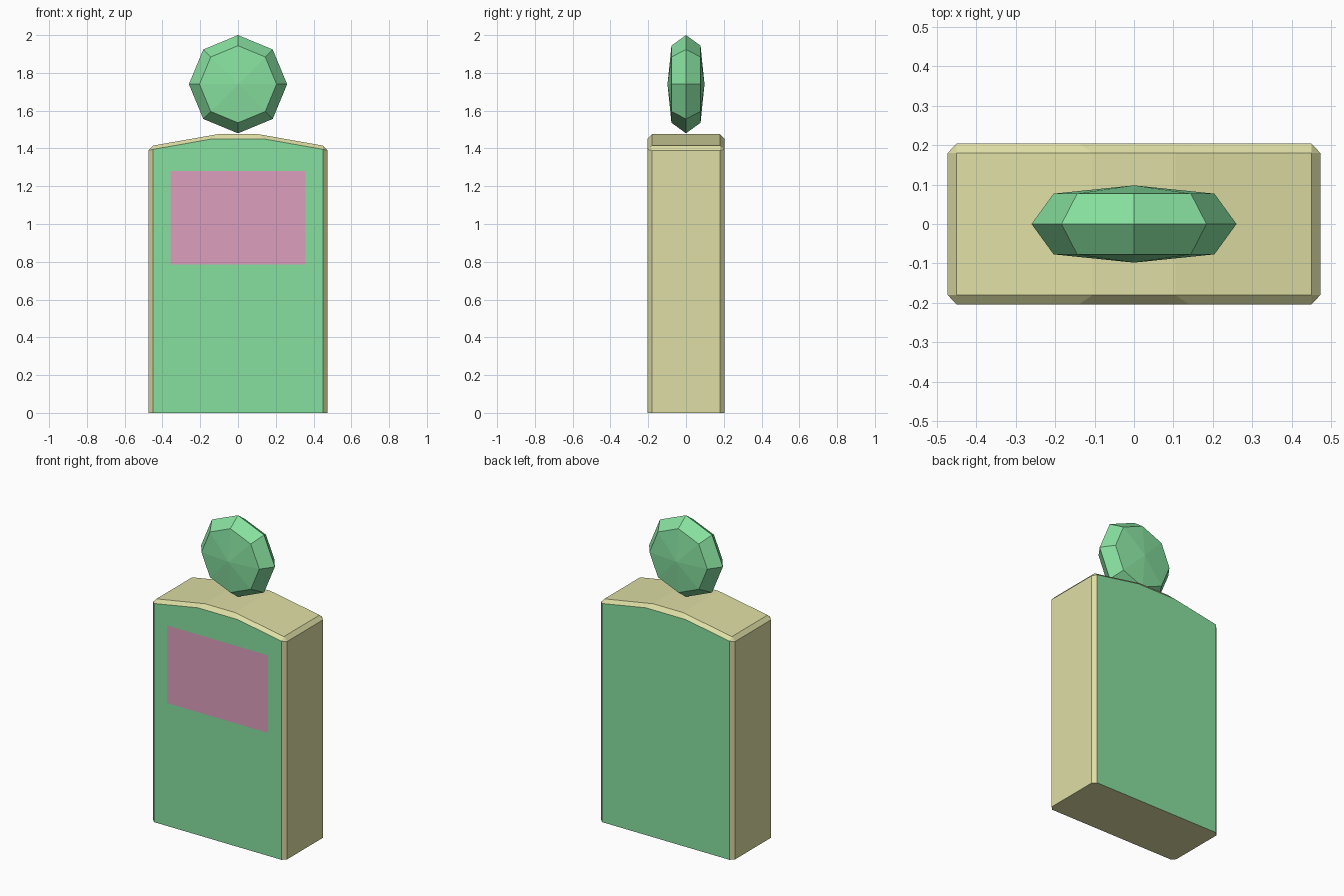
import bpy, bmesh, math

if "Cube" in bpy.data.objects:
    bpy.data.objects.remove(bpy.data.objects["Cube"])


def material(name, r, g, b):
    m = bpy.data.materials.new(name)
    m.diffuse_color = (r, g, b, 1)
    m.use_nodes = True
    m.node_tree.nodes["Principled BSDF"].inputs["Base Color"].default_value = m.diffuse_color
    return m


def make_object(name, bm, *mats):
    bmesh.ops.remove_doubles(bm, verts=bm.verts, dist=1e-4)
    bmesh.ops.recalc_face_normals(bm, faces=bm.faces)
    mesh = bpy.data.meshes.new(name)
    bm.to_mesh(mesh)
    bm.free()
    for m in mats:
        mesh.materials.append(m)
    ob = bpy.data.objects.new(name, mesh)
    bpy.context.collection.objects.link(ob)
    return ob


def loft(bm, rings):
    """Join (y, [(x, z), ...]) rings with faces; returns the vertex rings."""
    loops = [[bm.verts.new((x, y, z)) for x, z in pts] for y, pts in rings]
    for a, b in zip(loops, loops[1:]):
        n = len(a)
        for i in range(n):
            j = (i + 1) % n
            bm.faces.new((a[i], a[j], b[j], b[i]))
    return loops


def mirrored(half):
    return half + [(-x, z) for x, z in reversed(half)]


green = material("green_glass", 0.242, 0.745, 0.347)
tan = material("tan_edge", 0.73, 0.73, 0.376)
pink = material("pink_label", 0.73, 0.347, 0.521)

# Bottle body: chamfered slab with a peaked top, green front and back panels
outer = mirrored([(0.473, 0), (0.473, 1.39), (0.45, 1.415), (0.105, 1.476)])
inner = mirrored([(0.45, 0), (0.45, 1.395), (0.45, 1.395), (0.14, 1.45)])
bm = bmesh.new()
loops = loft(bm, [(-0.204, inner), (-0.18, outer), (0.18, outer), (0.204, inner)])
for loop in (loops[0], loops[-1]):
    bm.faces.new(loop).material_index = 1
make_object("bottle_body", bm, tan, green)

# Label: thin rectangle on the front panel
bm = bmesh.new()
bm.faces.new([bm.verts.new((x, -0.206, z)) for x, z in
              ((-0.357, 0.785), (0.357, 0.785), (0.357, 1.28), (-0.357, 1.28))])
label = make_object("label", bm, pink)

# Stopper: faceted eight-sided disc with shallow cone faces
def octagon(r):
    return [(r * math.cos(k * math.pi / 4), 1.74 + r * math.sin(k * math.pi / 4))
            for k in range(8)]


bm = bmesh.new()
loops = loft(bm, [(-0.077, octagon(0.204)), (0, octagon(0.26)), (0.077, octagon(0.204))])
for loop, y in ((loops[0], -0.098), (loops[-1], 0.098)):
    tip = bm.verts.new((0, y, 1.74))
    for i in range(8):
        bm.faces.new((loop[i], loop[(i + 1) % 8], tip))
make_object("stopper", bm, green)

# Keep the label facing forward
if label.data.polygons[0].normal.y > 0:
    label.data.flip_normals()
